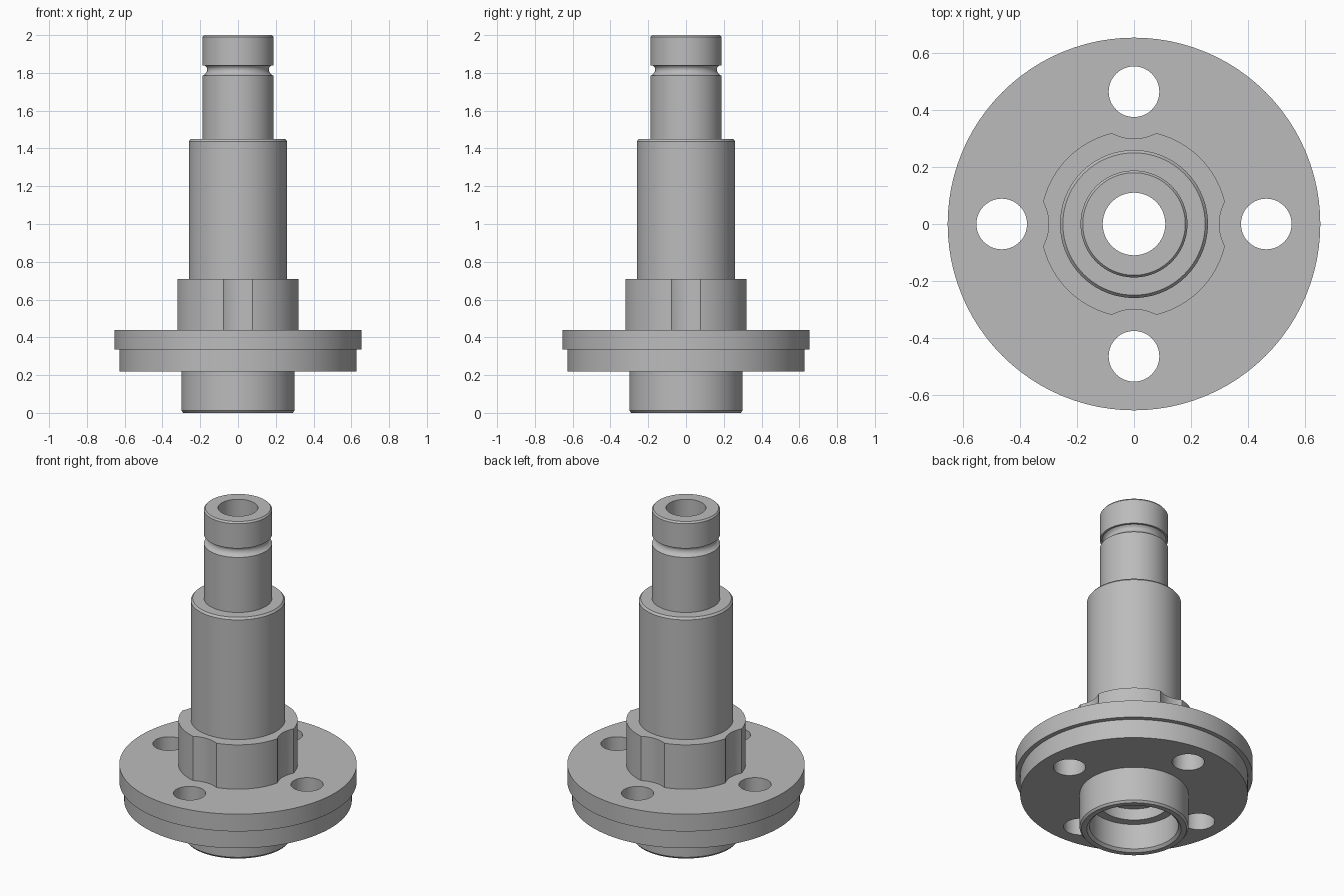
import bpy
import bmesh
import math
from mathutils import Matrix, Vector

cube = bpy.data.objects.get("Cube")
if cube:
    bpy.data.objects.remove(cube)

steel = bpy.data.materials.new("grey steel")
steel.use_nodes = True
GREY = (0.5, 0.5, 0.5, 1)
steel.diffuse_color = GREY
steel.node_tree.nodes["Principled BSDF"].inputs["Base Color"].default_value = GREY


def add_object(name, bm):
    mesh = bpy.data.meshes.new(name)
    bmesh.ops.recalc_face_normals(bm, faces=bm.faces)
    bm.to_mesh(mesh)
    bm.free()
    mesh.materials.append(steel)
    obj = bpy.data.objects.new(name, mesh)
    bpy.context.collection.objects.link(obj)
    return obj


def lathe(name, profile, steps=96):
    """Turn a closed (radius, height) outline around z."""
    bm = bmesh.new()
    verts = [bm.verts.new((r, 0, z)) for r, z in profile]
    edges = [bm.edges.new((a, b)) for a, b in zip(verts, verts[1:] + verts[:1])]
    bmesh.ops.spin(bm, geom=verts + edges, cent=(0, 0, 0), axis=(0, 0, 1),
                   angle=math.tau, steps=steps, use_merge=True)
    bmesh.ops.remove_doubles(bm, verts=bm.verts, dist=0.0001)
    return add_object(name, bm)


def ring_cutter(name, radius, z0, z1, offset):
    """Four upright cylinders set around the axis."""
    bm = bmesh.new()
    for i in range(4):
        a = i * math.pi / 2
        place = Matrix.Translation(Vector((offset * math.cos(a), offset * math.sin(a), (z0 + z1) / 2)))
        bmesh.ops.create_cone(bm, cap_ends=True, segments=64, radius1=radius,
                              radius2=radius, depth=z1 - z0, matrix=place)
    obj = add_object(name, bm)
    obj.hide_render = True
    return obj


# Turned body: outside from the boss up to the tip, then back down the bore
outside = [
    (0.29, 0), (0.3, 0.012), (0.3, 0.22),           # lower boss
    (0.628, 0.22), (0.628, 0.335),                  # flange, lower step
    (0.655, 0.335), (0.655, 0.44),                  # flange, upper step
    (0.329, 0.44), (0.329, 0.71),                   # collar
    (0.26, 0.71), (0.26, 1.438), (0.25, 1.45),      # main shaft
    (0.188, 1.45), (0.188, 1.785),                  # neck
    (0.175, 1.793), (0.167, 1.803), (0.163, 1.815),  # ring groove
    (0.164, 1.825), (0.168, 1.832), (0.176, 1.84),
    (0.188, 1.84), (0.188, 1.99), (0.18, 2.0),      # tip
]
bore = [
    (0.11, 2.0), (0.11, 0.24), (0.195, 0.24), (0.195, 0.17),
    (0.245, 0.17), (0.245, 0.015), (0.26, 0),
]
spindle = lathe("flanged_spindle", outside + bore)

# Bolt holes through the flange and matching relief scallops in the collar
cutters = [
    ring_cutter("bolt_hole_cutter", 0.089, 0.1, 0.6, 0.465),
    ring_cutter("collar_relief_cutter", 0.165, 0.44, 0.8, 0.465),
]
bpy.context.view_layer.objects.active = spindle
for cutter in cutters:
    mod = spindle.modifiers.new(cutter.name, "BOOLEAN")
    mod.operation = "DIFFERENCE"
    mod.solver = "EXACT"
    mod.object = cutter
    bpy.ops.object.modifier_apply(modifier=mod.name)
    bpy.data.objects.remove(cutter)

# Smooth round walls with crisp machined edges
bpy.ops.object.select_all(action="DESELECT")
spindle.select_set(True)
bpy.ops.object.shade_smooth_by_angle(angle=math.radians(25))
